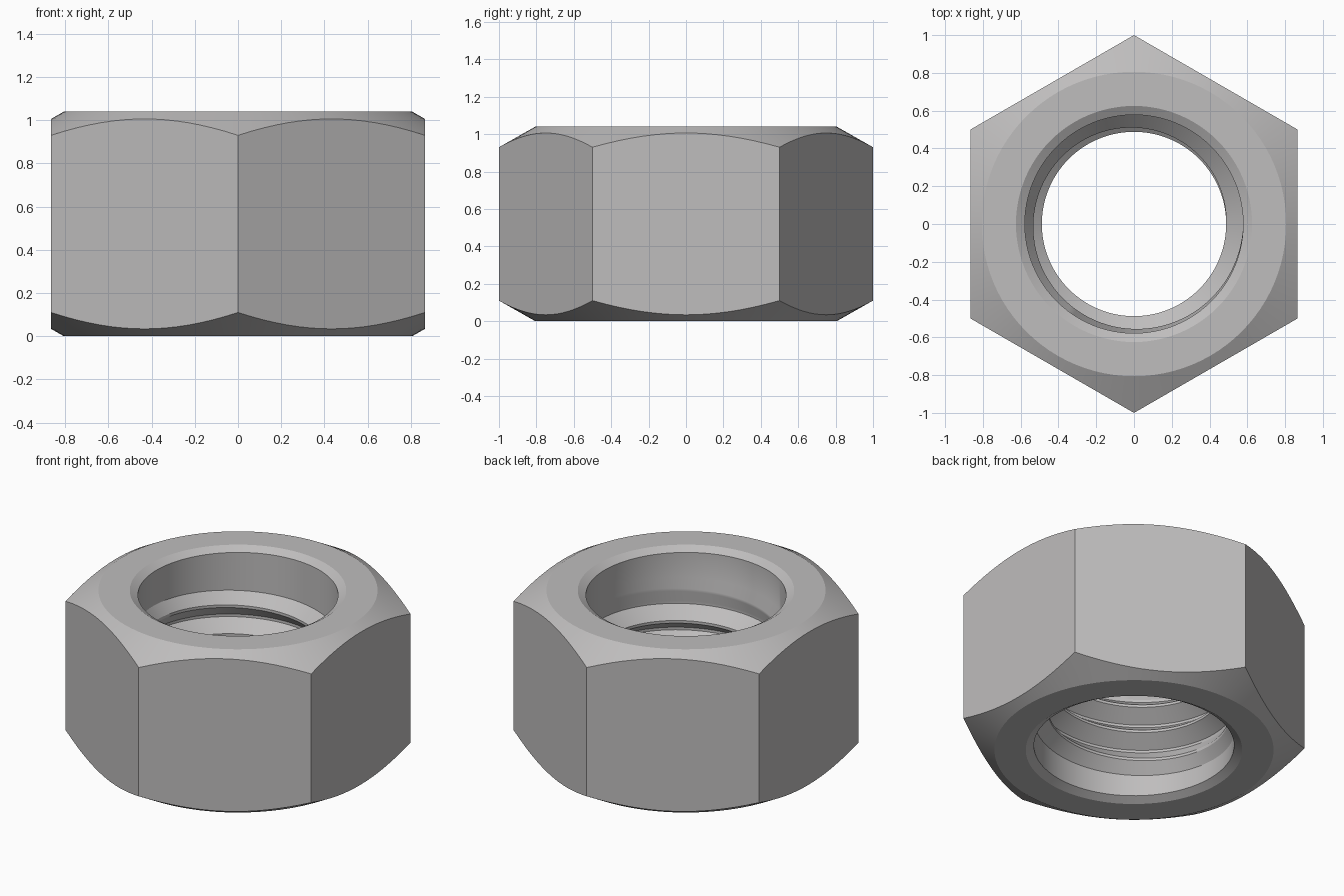
import bpy, bmesh
from math import pi, cos, sin, radians

cube = bpy.data.objects.get("Cube")
if cube:
    bpy.data.objects.remove(cube, do_unlink=True)

SEG = 96                        # segments around the axis
HEIGHT = 1.04
FACE_R, SLOPE = 0.806, 0.567    # flat face radius and corner chamfer slope
ROOT_R, CREST_R = 0.578, 0.488  # thread radii
MOUTH_R, MOUTH_D = 0.625, 0.028 # hole countersink
PITCH, TURNS, START_Z = 0.168, 4, 0.132

bm = bmesh.new()


def point(r, i, z):
    a = 2 * pi * i / SEG
    return bm.verts.new((r * cos(a), r * sin(a), z))


def ring(r, z):
    return [point(r, i, z) for i in range(SEG)]


def bridge(a, b):
    for i in range(SEG):
        j = (i + 1) % SEG
        bm.faces.new((a[i], a[j], b[j], b[i]))


def hex_radius(i):
    a = (2 * pi * i / SEG) % (pi / 3)
    return cos(pi / 6) / cos(a if a < pi / 6 else a - pi / 3)


def hex_ring(top):
    """Curved edge where the conical chamfer meets the six flats."""
    verts = []
    for i in range(SEG):
        r = hex_radius(i)
        drop = (r - FACE_R) * SLOPE
        verts.append(point(r, i, HEIGHT - drop if top else drop))
    return verts


# Outer shell: countersinks, flat faces, chamfers and hexagon flats
low_wall, high_wall = ring(ROOT_R, MOUTH_D), ring(ROOT_R, HEIGHT - MOUTH_D)
loops = [low_wall, ring(MOUTH_R, 0), ring(FACE_R, 0), hex_ring(False),
         hex_ring(True), ring(FACE_R, HEIGHT), ring(MOUTH_R, HEIGHT), high_wall]
for a, b in zip(loops, loops[1:]):
    bridge(a, b)

# Helical ridge, fading in over the first turn and out over the last
profile = [(-0.45, 0), (-0.05, 1), (0.05, 1), (0.45, 0)]
columns = []
for i in range(TURNS * SEG + 1):
    turn = i / SEG
    fade = min(1, turn, TURNS - turn)
    columns.append([point(ROOT_R + (CREST_R - ROOT_R) * h * fade, i,
                          START_Z + PITCH * (turn + dz)) for dz, h in profile])
for i in range(TURNS * SEG):
    a, b = columns[i], columns[i + 1]
    for k in range(3):
        bm.faces.new((a[k], a[k + 1], b[k + 1], b[k]))
    # Root strip up to the next turn, or the plain wall above the last one
    if i < (TURNS - 1) * SEG:
        c, d = columns[i + SEG][0], columns[i + SEG + 1][0]
    else:
        c, d = high_wall[i % SEG], high_wall[(i + 1) % SEG]
    bm.faces.new((a[3], c, d, b[3]))
    # Plain wall below the first turn
    if i < SEG:
        bm.faces.new((low_wall[i], a[0], b[0], low_wall[(i + 1) % SEG]))

mesh = bpy.data.meshes.new("hex_nut")
bm.to_mesh(mesh)
bm.free()
nut = bpy.data.objects.new("hex_nut", mesh)
bpy.context.collection.objects.link(nut)

# Plain steel grey
steel = bpy.data.materials.new("steel_grey")
steel.use_nodes = True
color = (0.52, 0.51, 0.51, 1)
steel.diffuse_color = color
steel.node_tree.nodes["Principled BSDF"].inputs["Base Color"].default_value = color
mesh.materials.append(steel)

bpy.ops.object.select_all(action='DESELECT')
nut.select_set(True)
bpy.context.view_layer.objects.active = nut
bpy.ops.object.shade_smooth_by_angle(angle=radians(25))
